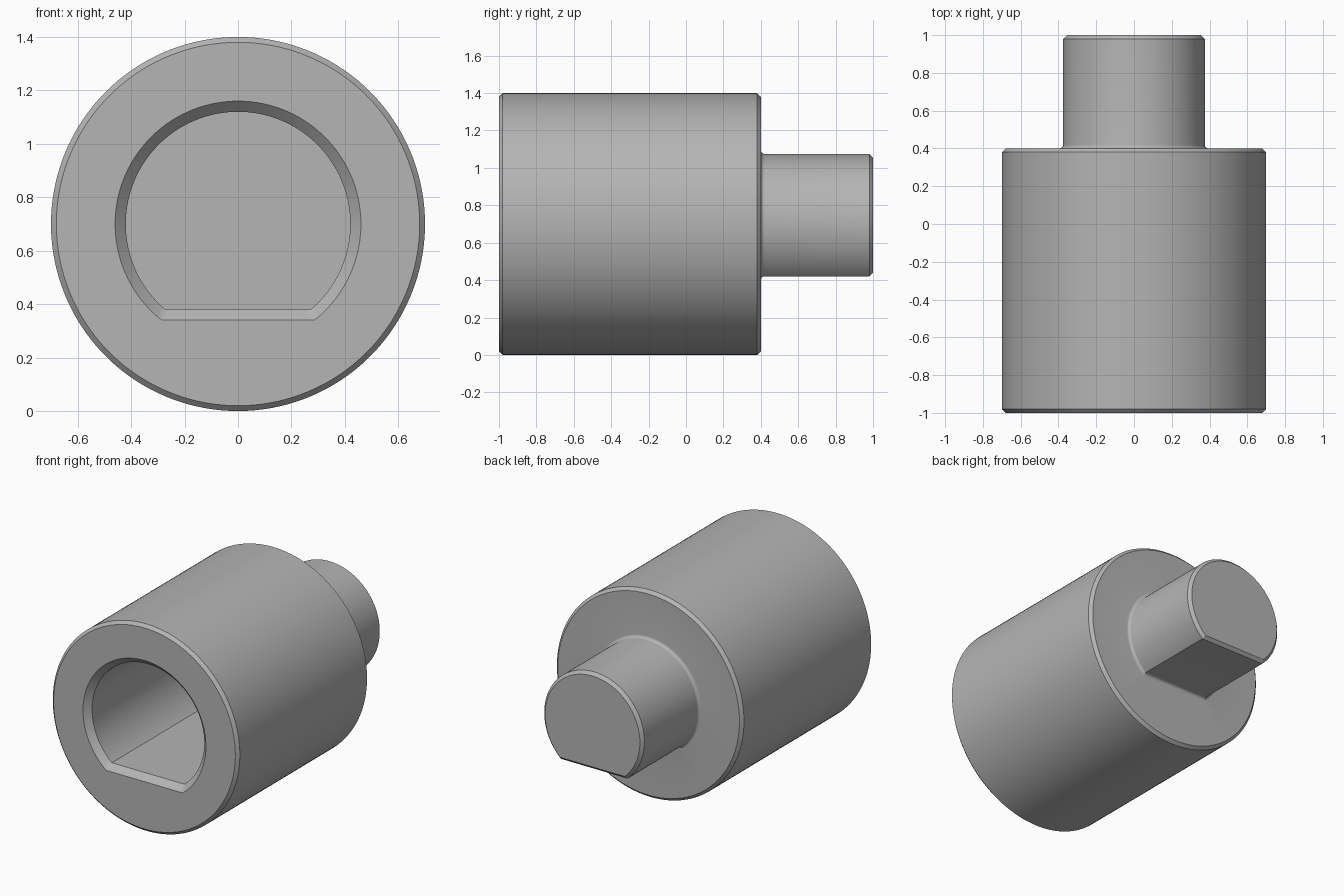
import bpy, bmesh
from math import sin, cos, acos, pi, radians

cube = bpy.data.objects.get("Cube")
if cube:
    bpy.data.objects.remove(cube, do_unlink=True)

AXIS_Z = 0.7
ARC, FLAT = 104, 32   # segments on the round part and along the flat

steel = bpy.data.materials.new("satin grey steel")
steel.use_nodes = True
grey = (0.46, 0.46, 0.46, 1)
steel.diffuse_color = grey
steel.node_tree.nodes["Principled BSDF"].inputs["Base Color"].default_value = grey


def section(bm, y, radius, flat=None):
    """Ring of vertices: a full circle, or a D with its flat at the bottom."""
    corner = acos(flat / radius) if flat else 0.72
    points = []
    for i in range(ARC):
        a = corner + (2 * pi - 2 * corner) * i / ARC
        points.append((radius * sin(a), -radius * cos(a)))
    for i in range(FLAT):
        t = -1 + 2 * i / FLAT
        if flat:
            points.append((radius * sin(corner) * t, -flat))
        else:
            points.append((radius * sin(corner * t), -radius * cos(corner * t)))
    return [bm.verts.new((x, y, AXIS_Z + z)) for x, z in points]


def loft(name, sections):
    """Skin consecutive sections and cap both ends."""
    bm = bmesh.new()
    rings = [section(bm, *s) for s in sections]
    for a, b in zip(rings, rings[1:]):
        for i in range(len(a)):
            j = (i + 1) % len(a)
            bm.faces.new((a[i], a[j], b[j], b[i]))
    bm.faces.new(rings[0])
    bm.faces.new(rings[-1])
    bmesh.ops.recalc_face_normals(bm, faces=bm.faces)
    mesh = bpy.data.meshes.new(name)
    bm.to_mesh(mesh)
    bm.free()
    mesh.materials.append(steel)
    obj = bpy.data.objects.new(name, mesh)
    bpy.context.collection.objects.link(obj)
    bpy.ops.object.select_all(action='DESELECT')
    obj.select_set(True)
    bpy.context.view_layer.objects.active = obj
    bpy.ops.object.shade_smooth_by_angle(angle=radians(30))
    return obj


# D-shaped shaft with a chamfered tip
SHAFT_R, SHAFT_FLAT, EDGE = 0.375, 0.28, 0.02
shaft = [(1.0, SHAFT_R - EDGE, SHAFT_FLAT - EDGE),
         (1.0 - EDGE, SHAFT_R, SHAFT_FLAT)]

# Fillet where the shaft meets the shoulder
fillet = []
for k in range(7):
    a = pi / 2 * k / 6
    grow = EDGE * (1 - cos(a))
    fillet.append((0.4 + EDGE * (1 - sin(a)), SHAFT_R + grow, SHAFT_FLAT + grow))

# Cylindrical body with chamfered rims
body = [(0.4, 0.7 - EDGE), (0.4 - EDGE, 0.7), (-1 + EDGE, 0.7), (-1, 0.7 - EDGE)]

# D-shaped blind bore with a chamfered mouth
bore = [(-1, 0.46, 0.36), (-0.96, 0.42, 0.32), (0.0, 0.42, 0.32)]

loft("shaft_adapter", shaft + fillet + body + bore)
